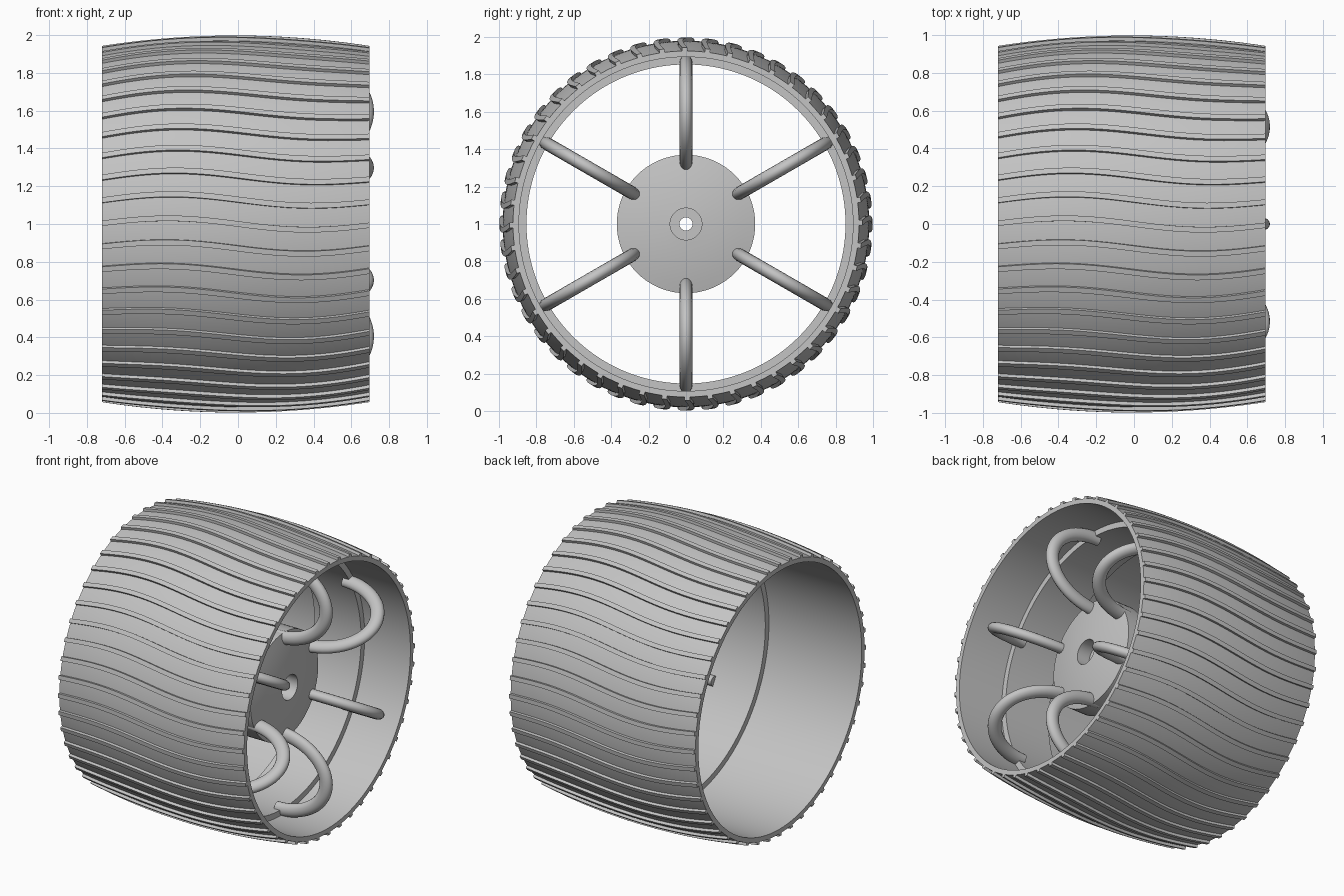
import bpy, bmesh
from math import sin, cos, pi, radians

cube = bpy.data.objects.get("Cube")
if cube:
    bpy.data.objects.remove(cube, do_unlink=True)

grey = bpy.data.materials.new("plain_grey")
grey.use_nodes = True
grey.diffuse_color = (0.55, 0.55, 0.55, 1)
grey.node_tree.nodes["Principled BSDF"].inputs["Base Color"].default_value = grey.diffuse_color

X0, X1 = -0.72, 0.695            # ends of the barrel along the axle
MID = (X0 + X1) / 2
STEPS = 32
RIBS = 48


def polar(x, r, a):
    """Point at radius r and angle a around the axle (a = 0 is the front)."""
    return (x, -r * cos(a), 1 + r * sin(a))


def skin(bm, sections, loop):
    """Bridge closed cross-sections; loop joins last to first, else caps are added."""
    rows = [[bm.verts.new(p) for p in s] for s in sections]
    n = len(rows[0])
    pairs = list(zip(rows, rows[1:]))
    if loop:
        pairs.append((rows[-1], rows[0]))
    else:
        bm.faces.new(rows[0])
        bm.faces.new(rows[-1])
    for a, b in pairs:
        for i in range(n):
            j = (i + 1) % n
            bm.faces.new((a[i], a[j], b[j], b[i]))


def finish(bm, name):
    bmesh.ops.recalc_face_normals(bm, faces=bm.faces)
    mesh = bpy.data.meshes.new(name)
    bm.to_mesh(mesh)
    bm.free()
    mesh.materials.append(grey)
    obj = bpy.data.objects.new(name, mesh)
    bpy.context.collection.objects.link(obj)
    bpy.ops.object.select_all(action="DESELECT")
    obj.select_set(True)
    bpy.context.view_layer.objects.active = obj
    bpy.ops.object.shade_smooth_by_angle(angle=radians(35))
    return obj


def lathe(name, profile, segments):
    bm = bmesh.new()
    skin(bm, [[polar(x, r, 2 * pi * k / segments) for x, r in profile]
              for k in range(segments)], True)
    return finish(bm, name)


def crown(x):
    """Outer radius of the barrel at position x."""
    return 0.98 - 0.055 * ((x - MID) / (X1 - MID)) ** 2


# Crowned tyre shell with a straight bore
xs = [X0 + (X1 - X0) * i / STEPS for i in range(STEPS + 1)]
lathe("tyre_shell", [(x, crown(x)) for x in xs] + [(X1, 0.893), (X0, 0.893)], 144)

# Band inside the bore that carries the spokes
lathe("inner_band", [(-0.01, 0.91), (0.345, 0.91), (0.345, 0.853), (-0.01, 0.853)], 144)

# Domed hub with a counterbored axle hole
dome = [(0.355 + 0.045 * (1 - (r / 0.37) ** 2), r)
        for r in (0.37, 0.32, 0.26, 0.2, 0.14, 0.085)]
lathe("hub", [(0.22, 0.035), (0.22, 0.37)] + dome + [(0.3, 0.085), (0.3, 0.035)], 72)

# Wavy tread ribs
bm = bmesh.new()
for k in range(RIBS):
    sections = []
    for x in xs:
        a = 2 * pi * k / RIBS - 0.031 * sin(2 * pi * x / 1.5)
        low, high, half = crown(x) - 0.01, crown(x) + 0.018, 0.015
        sections.append([polar(x, low, a - half), polar(x, high, a - half),
                         polar(x, high, a + half), polar(x, low, a + half)])
    skin(bm, sections, False)
finish(bm, "tread_ribs")

# Six bowed spokes, each a half ellipse swept with an oval section
for k in range(6):
    a = pi / 6 + k * pi / 3
    sections = []
    for i in range(33):
        t = pi * i / 32
        ring = []
        for j in range(16):
            u = 2 * pi * j / 16
            out, side = 0.045 * cos(u), 0.035 * sin(u)
            x = 0.3 + (0.375 + out) * sin(t)
            r = 0.595 - (0.265 + out) * cos(t)
            ring.append((x, -r * cos(a) + side * sin(a), 1 + r * sin(a) + side * cos(a)))
        sections.append(ring)
    bm = bmesh.new()
    skin(bm, sections, False)
    finish(bm, f"spoke_{k + 1}")
